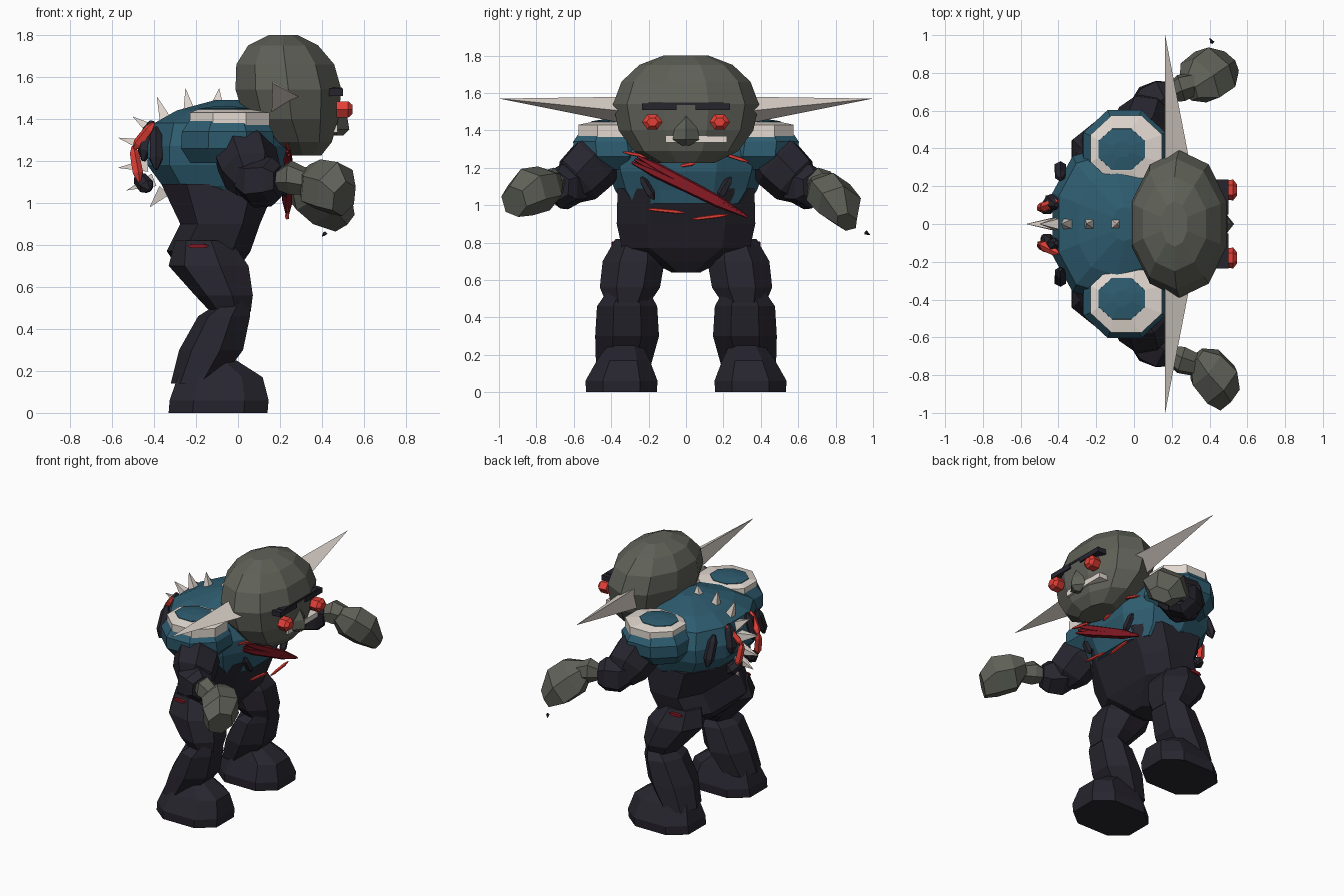
import bpy, math
from mathutils import Vector


def mat(name, rgb):
    m = bpy.data.materials.new(name)
    m.diffuse_color = (*rgb, 1)
    return m


SKIN = mat("grey_skin", (0.115, 0.12, 0.098))
DARK = mat("dark_armour", (0.020, 0.018, 0.027))
TEAL = mat("teal_plate", (0.027, 0.107, 0.16))
BONE = mat("bone", (0.76, 0.69, 0.63))
RED = mat("red_glow", (0.76, 0.05, 0.038))
BLOOD = mat("dark_red", (0.24, 0.01, 0.018))


def mesh(name, verts, faces, m):
    me = bpy.data.meshes.new(name)
    me.from_pydata(verts, [], faces)
    me.materials.append(m)
    ob = bpy.data.objects.new(name, me)
    bpy.context.collection.objects.link(ob)
    return ob


def loft(name, secs, m, n=8, axis=(0, 0, 1), sq=1.0, side=1, turn=0.5):
    """Skin rings (x, y, z, ra, rb) set square to axis; side=-1 mirrors in y."""
    q = Vector((0, 0, 1)).rotation_difference(Vector(axis).normalized())
    vs, fs = [], []
    for x, y, z, ra, rb in secs:
        for i in range(n):
            a = (i + turn) * 2 * math.pi / n
            c, s = math.cos(a), math.sin(a)
            p = q @ Vector((math.copysign(abs(c) ** sq, c) * ra,
                            math.copysign(abs(s) ** sq, s) * rb, 0))
            vs.append((x + p.x, (y + p.y) * side, z + p.z))
    for k in range(len(secs) - 1):
        for i in range(n):
            j = (i + 1) % n
            fs.append((k * n + i, k * n + j, k * n + n + j, k * n + n + i))
    fs += [tuple(range(n))[::-1], tuple(range(len(vs) - n, len(vs)))]
    if side < 0:
        fs = [f[::-1] for f in fs]
    return mesh(name, vs, fs, m)


def spike(name, base, tip, r, m, n=4, side=1):
    d = Vector(tip) - Vector(base)
    return loft(name, [(*base, r, r), (*tip, .001, .001)], m, n, d, side=side)


def spindle(name, a, b, r, m, n=5, side=1):
    a, b = Vector(a), Vector(b)
    secs = [(*a.lerp(b, t), r * k, r * k) for t, k in ((0, .3), (.2, .9), (.75, 1), (1, .25))]
    return loft(name, secs, m, n, b - a, side=side)


def box(name, lo, hi, m, side=1):
    c = [(p + q) / 2 for p, q in zip(lo, hi)]
    rx, ry = ((hi[i] - lo[i]) / 2 * math.sqrt(2) for i in (0, 1))
    return loft(name, [(c[0], c[1], z, rx, ry) for z in (lo[2], hi[2])], m, 4, side=side)


# head
loft("head", [(.31, 0, 1.225, .09, .15), (.29, 0, 1.29, .165, .28), (.255, 0, 1.40, .235, .36),
              (.24, 0, 1.54, .265, .39), (.225, 0, 1.66, .245, .345),
              (.215, 0, 1.75, .175, .25), (.215, 0, 1.80, .07, .12)], SKIN, 10)
loft("nose", [(.46, 0, 1.49, .02, .02), (.48, 0, 1.41, .04, .06), (.47, 0, 1.35, .06, .075),
              (.47, 0, 1.32, .03, .02)], SKIN, 4, turn=0)
box("teeth", (.38, -.11, 1.335), (.475, .22, 1.37), BONE)
box("brow_bridge", (.44, -.2, 1.535), (.495, .2, 1.55), DARK)

# torso
loft("chest", [(-.04, 0, 1.01, .23, .33), (-.08, 0, 1.08, .29, .38), (-.10, 0, 1.18, .345, .415),
               (-.10, 0, 1.27, .345, .425), (-.11, 0, 1.38, .30, .38), (-.09, 0, 1.44, .21, .27),
               (-.05, 0, 1.49, .06, .09)], TEAL, 10, sq=.8)
loft("abdomen", [(-.13, 0, .64, .10, .08), (-.14, 0, .70, .16, .20), (-.14, 0, .77, .21, .36),
                 (-.085, 0, .90, .20, .39), (-.09, 0, 1.09, .29, .385)], DARK, 8, sq=.65)

for s, tag in ((1, "left"), (-1, "right")):
    # face and ears
    loft(f"{tag}_eye", [(.47, .18, 1.445, .045, .05), (.525, .18, 1.445, .045, .055),
                        (.545, .18, 1.445, .025, .03)], RED, 6, (1, 0, 0), side=s)
    box(f"{tag}_brow", (.43, .05, 1.51), (.50, .235, 1.545), DARK, s)
    ear = [(.165, .30, 1.58), (.30, .30, 1.50), (.16, .30, 1.43), (.165, 1.0, 1.57)]
    mesh(f"{tag}_ear", [(x, y * s, z) for x, y, z in ear],
         [f[::s] for f in ((0, 1, 2), (1, 0, 3), (2, 1, 3), (0, 2, 3))], BONE)

    # shoulder plate, its rim and inner dome
    loft(f"{tag}_shoulder", [(-.06, .38, 1.19, .18, .17), (-.05, .39, 1.26, .24, .225),
                             (-.05, .40, 1.34, .235, .22), (-.05, .40, 1.40, .19, .175)], TEAL, 8, side=s)
    loft(f"{tag}_shoulder_rim", [(-.04, .40, 1.355, .205, .19), (-.04, .40, 1.43, .205, .19),
                                 (-.065, .395, 1.445, .135, .12)], BONE, 8, side=s)
    loft(f"{tag}_shoulder_dome", [(-.065, .395, 1.43, .135, .12), (-.065, .395, 1.449, .132, .118),
                                  (-.065, .395, 1.46, .05, .045)], TEAL, 8, side=s)

    # arm
    loft(f"{tag}_upper_arm", [(-.01, .42, 1.29, .11, .12), (.03, .49, 1.23, .155, .155),
                              (.06, .58, 1.14, .145, .145), (.07, .63, 1.08, .09, .09)],
         DARK, 7, (.1, .6, -.55), side=s)
    loft(f"{tag}_forearm", [(.02, .58, 1.12, .09, .09), (.08, .62, 1.10, .12, .13),
                            (.16, .67, 1.10, .12, .11), (.20, .69, 1.10, .08, .08)],
         DARK, 6, (1, .5, 0), side=s)
    loft(f"{tag}_wrist", [(.19, .69, 1.11, .05, .05), (.25, .72, 1.12, .085, .075),
                          (.34, .75, 1.10, .06, .06)], SKIN, 6, (1, .3, 0), side=s)
    spindle(f"{tag}_arm_cut", (.0, .62, 1.065), (.09, .69, 1.01), .012, BLOOD, 4, s)

    # leg
    loft(f"{tag}_thigh", [(-.16, .26, .82, .14, .12), (-.13, .28, .70, .20, .17),
                          (-.06, .30, .56, .145, .165), (-.03, .31, .48, .10, .12)], DARK, 7, side=s)
    loft(f"{tag}_shin", [(-.01, .31, .53, .07, .12), (-.06, .315, .46, .13, .165),
                         (-.12, .315, .30, .16, .175), (-.20, .335, .14, .12, .15)], DARK, 7, side=s)
    loft(f"{tag}_foot", [(-.095, .345, 0, .25, .20), (-.09, .345, .06, .25, .205),
                         (-.085, .335, .17, .215, .15), (-.13, .325, .25, .13, .10)],
         DARK, 8, sq=.75, side=s)
    spindle(f"{tag}_thigh_cut", (-.24, .385, .795), (-.14, .39, .795), .014, BLOOD, 4, s)

    # dark slots on chest and pods on back
    spindle(f"{tag}_chest_slot", (.215, .24, 1.15), (.225, .17, 1.03), .025, DARK, 5, s)
    spindle(f"{tag}_back_pod", (-.39, .24, 1.36), (-.39, .32, 1.16), .035, DARK, 6, s)
    spindle(f"{tag}_inner_pod", (-.41, .10, 1.39), (-.45, .13, 1.20), .04, DARK, 6, s)
    spindle(f"{tag}_low_pod", (-.48, .06, 1.13), (-.42, .14, 1.06), .04, DARK, 6, s)

# hands, each posed differently
loft("left_hand", [(.29, .71, 1.12, .06, .07), (.35, .76, 1.07, .12, .15),
                   (.43, .82, 1.0, .115, .155), (.50, .86, .91, .05, .08)], SKIN, 6, (.6, .35, -.5))
loft("right_hand", [(.33, -.70, 1.13, .05, .06), (.38, -.76, 1.09, .12, .13),
                    (.46, -.85, 1.07, .125, .14), (.505, -.92, 1.02, .085, .09)],
     SKIN, 6, (.6, -.5, -.2))
spike("claw", (.415, .96, .855), (.40, .985, .84), .012, DARK)

# spine spikes
for base, tip in (((-.10, 1.46), (-.09, 1.545)), ((-.23, 1.42), (-.25, 1.545)),
                  ((-.34, 1.38), (-.386, 1.505)), ((-.40, 1.34), (-.50, 1.41)),
                  ((-.43, 1.27), (-.57, 1.31)), ((-.43, 1.18), (-.57, 1.167)),
                  ((-.40, 1.11), (-.53, 1.06)), ((-.35, 1.06), (-.42, .98))):
    spike("spine_spike", (base[0], 0, base[1]), (tip[0], 0, tip[1]), .045, BONE)

# glowing wounds on the back
for y in (.10, -.13):
    spindle("back_glow_top", (-.40, y * 1.2, 1.38), (-.50, y * .8, 1.25), .026, RED)
    spindle("back_glow_low", (-.50, y * .8, 1.27), (-.47, y, 1.10), .026, RED)

# torn sash and slashes across the chest
for i in range(3):
    o = (i - 1) * .016
    spindle("sash_strand", (.235 + abs(o) * .4, -.29 + i * .015, 1.245 + o),
            (.235, .33 - i * .01, .945 + o * .5), .026, BLOOD)
for a, b in (((-.21, .98), (0, .96)), ((.03, .925), (.23, .95)),
             ((.17, 1.285), (.34, 1.23)), ((-.34, 1.285), (-.16, 1.25)), ((-.03, 1.21), (.05, 1.225))):
    spindle("chest_slash", (.235, *a), (.235, *b), .011, RED)
